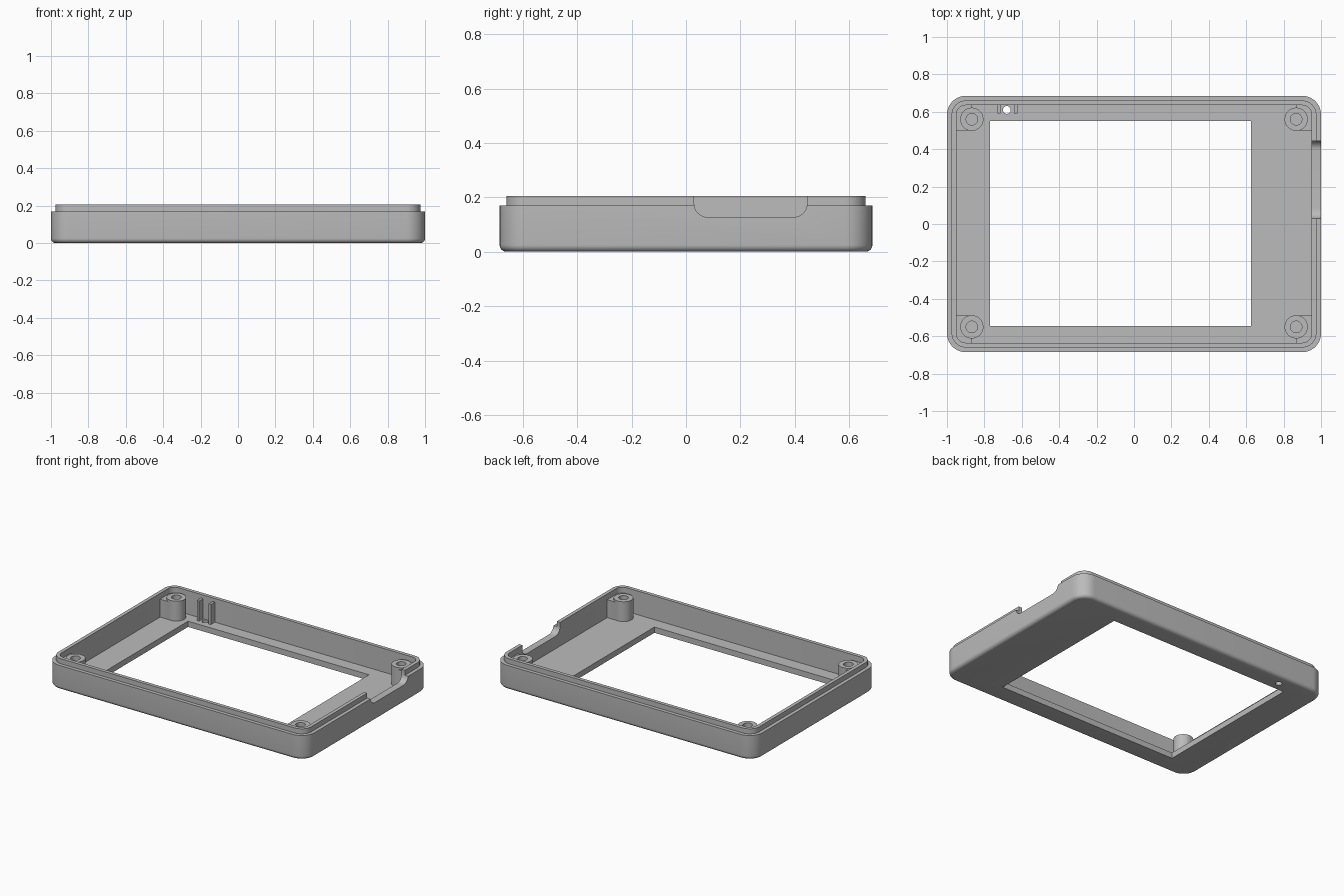
import bpy, bmesh
from math import sin, cos, pi, radians

old = bpy.data.objects.get("Cube")
if old:
    bpy.data.objects.remove(old, do_unlink=True)

HX, HY, CORNER = 1.0, 0.685, 0.1
FLOOR, RIM, TOP = 0.04, 0.17, 0.205
WALL = 0.05

grey = bpy.data.materials.new("grey plastic")
grey.use_nodes = True
grey.diffuse_color = (0.5, 0.5, 0.5, 1)
grey.node_tree.nodes["Principled BSDF"].inputs["Base Color"].default_value = (0.5, 0.5, 0.5, 1)


def loft(name, rings):
    """Closed solid through rings that share one point count."""
    bm = bmesh.new()
    loops = [[bm.verts.new(p) for p in ring] for ring in rings]
    n = len(loops[0])
    for a, b in zip(loops, loops[1:]):
        for i in range(n):
            j = (i + 1) % n
            bm.faces.new((a[i], a[j], b[j], b[i]))
    bm.faces.new(loops[0][::-1])
    bm.faces.new(loops[-1])
    bmesh.ops.recalc_face_normals(bm, faces=bm.faces)
    mesh = bpy.data.meshes.new(name)
    bm.to_mesh(mesh)
    bm.free()
    mesh.materials.append(grey)
    obj = bpy.data.objects.new(name, mesh)
    bpy.context.collection.objects.link(obj)
    return obj


def box(name, x0, x1, y0, y1, z0, z1):
    corners = [(x0, y0), (x1, y0), (x1, y1), (x0, y1)]
    return loft(name, [[(x, y, z) for x, y in corners] for z in (z0, z1)])


def cylinder(name, x, y, r, z0, z1, n=40):
    return loft(name, [[(x + r * cos(2 * pi * i / n), y + r * sin(2 * pi * i / n), z)
                        for i in range(n)] for z in (z0, z1)])


def combine(obj, tool, operation):
    """Apply a boolean and discard the tool."""
    mod = obj.modifiers.new("cut", 'BOOLEAN')
    mod.operation, mod.solver, mod.object = operation, 'EXACT', tool
    bpy.context.view_layer.objects.active = obj
    bpy.ops.object.modifier_apply(modifier=mod.name)
    bpy.data.objects.remove(tool, do_unlink=True)


def smooth(obj):
    bpy.ops.object.select_all(action='DESELECT')
    obj.select_set(True)
    bpy.context.view_layer.objects.active = obj
    bpy.ops.object.shade_smooth_by_angle(angle=radians(30))


def rounded_rect(inset, z, steps=10):
    r = CORNER - inset
    ring = []
    for quarter, (sx, sy) in enumerate([(1, 1), (-1, 1), (-1, -1), (1, -1)]):
        for i in range(steps + 1):
            a = (quarter + i / steps) * pi / 2
            ring.append((sx * (HX - CORNER) + r * cos(a), sy * (HY - CORNER) + r * sin(a), z))
    return ring


# Tray with rounded bottom edge, stepped lip and inner cavity
FILLET = 0.025
section = [(FILLET * (1 - sin(i * pi / 12)), FILLET * (1 - cos(i * pi / 12))) for i in range(7)]
section += [(0, RIM), (WALL / 2, RIM), (WALL / 2, TOP), (WALL, TOP), (WALL, FLOOR)]
shell = loft("case_shell", [rounded_rect(inset, z) for inset, z in section])

# Screen window and small indicator hole
combine(shell, box("window_cutter", -0.77, 0.625, -0.545, 0.55, -0.1, 0.1), 'DIFFERENCE')
combine(shell, cylinder("hole_cutter", -0.68, 0.61, 0.021, -0.1, 0.1, 24), 'DIFFERENCE')

# Side notch with rounded lower corners
Y0, Y1, ZN, RN = 0.03, 0.445, 0.127, 0.05
profile = [(Y1, 0.3), (Y0, 0.3)]
for yc, start in ((Y0 + RN, pi), (Y1 - RN, 1.5 * pi)):
    for i in range(9):
        a = start + i * pi / 16
        profile.append((yc + RN * cos(a), ZN + RN + RN * sin(a)))
notch = loft("notch_cutter", [[(x, y, z) for y, z in profile] for x in (0.92, 1.1)])
combine(shell, notch, 'DIFFERENCE')
smooth(shell)

# Screw posts, each joined to its corner by a block
R = 0.062
for sx, side in ((-1, "right"), (1, "left")):
    for y, sy, end in ((-0.55, -1, "front"), (0.56, 1, "back")):
        x = sx * 0.867
        post = cylinder(f"{end}_{side}_screw_post", x, y, R, FLOOR - 0.01, 0.178)
        xs = sorted((x, sx * 0.955))
        ys = sorted((y - sy * (R - 0.001), sy * 0.64))
        combine(post, box("block", *xs, *ys, FLOOR - 0.01, 0.165), 'UNION')
        combine(post, cylinder("bore", x, y, 0.031, 0.06, 0.3, 32), 'DIFFERENCE')
        smooth(post)

# Pair of ribs beside the indicator hole
for x, side in ((-0.722, "right"), (-0.632, "left")):
    box(f"{side}_indicator_rib", x - 0.009, x + 0.009, 0.59, 0.645, FLOOR - 0.01, 0.18)
